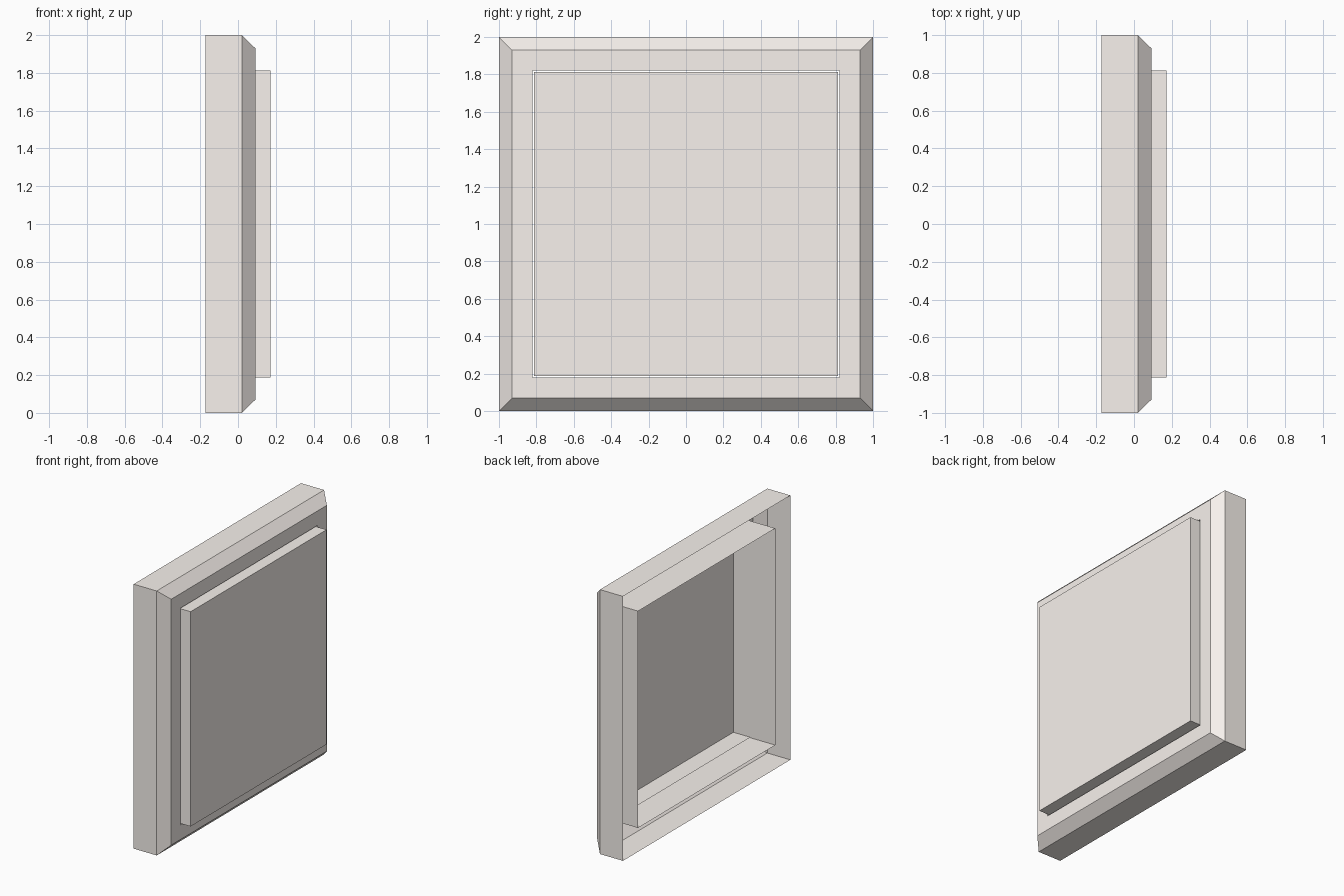
import bpy
import bmesh

if "Cube" in bpy.data.objects:
    bpy.data.objects.remove(bpy.data.objects["Cube"])

# Warm off-white plastic shared by both parts
ivory = bpy.data.materials.new("warm_white")
ivory.diffuse_color = (0.94, 0.89, 0.85, 1)
ivory.use_nodes = True
ivory.node_tree.nodes["Principled BSDF"].inputs["Base Color"].default_value = ivory.diffuse_color


def square_shell(name, profile, cap=False):
    """Sweep (x, half size) profile points around a square centred on z = 1."""
    bm = bmesh.new()
    corners = [(-1, -1), (1, -1), (1, 1), (-1, 1)]
    loops = [[bm.verts.new((x, h * sy, 1 + h * sz)) for sy, sz in corners]
             for x, h in profile]
    for a, b in zip(loops, loops[1:]):
        for i in range(4):
            j = (i + 1) % 4
            bm.faces.new((a[i], a[j], b[j], b[i]))
    if cap:
        bm.faces.new(loops[-1])
    mesh = bpy.data.meshes.new(name)
    bm.to_mesh(mesh)
    bm.free()
    mesh.materials.append(ivory)
    obj = bpy.data.objects.new(name, mesh)
    bpy.context.collection.objects.link(obj)
    return obj


BACK, FRONT = -0.173, 0.172

# Bevelled surround: outer wall, chamfer, front face, inner wall; open at the back
square_shell("frame", [(BACK, 1.0), (0.02, 1.0), (0.092, 0.93),
                       (0.092, 0.82), (BACK, 0.82)])

# Raised button panel: shallow tray sitting in the frame opening, open at the back
square_shell("panel", [(0.03, 0.812), (FRONT, 0.812)], cap=True)
